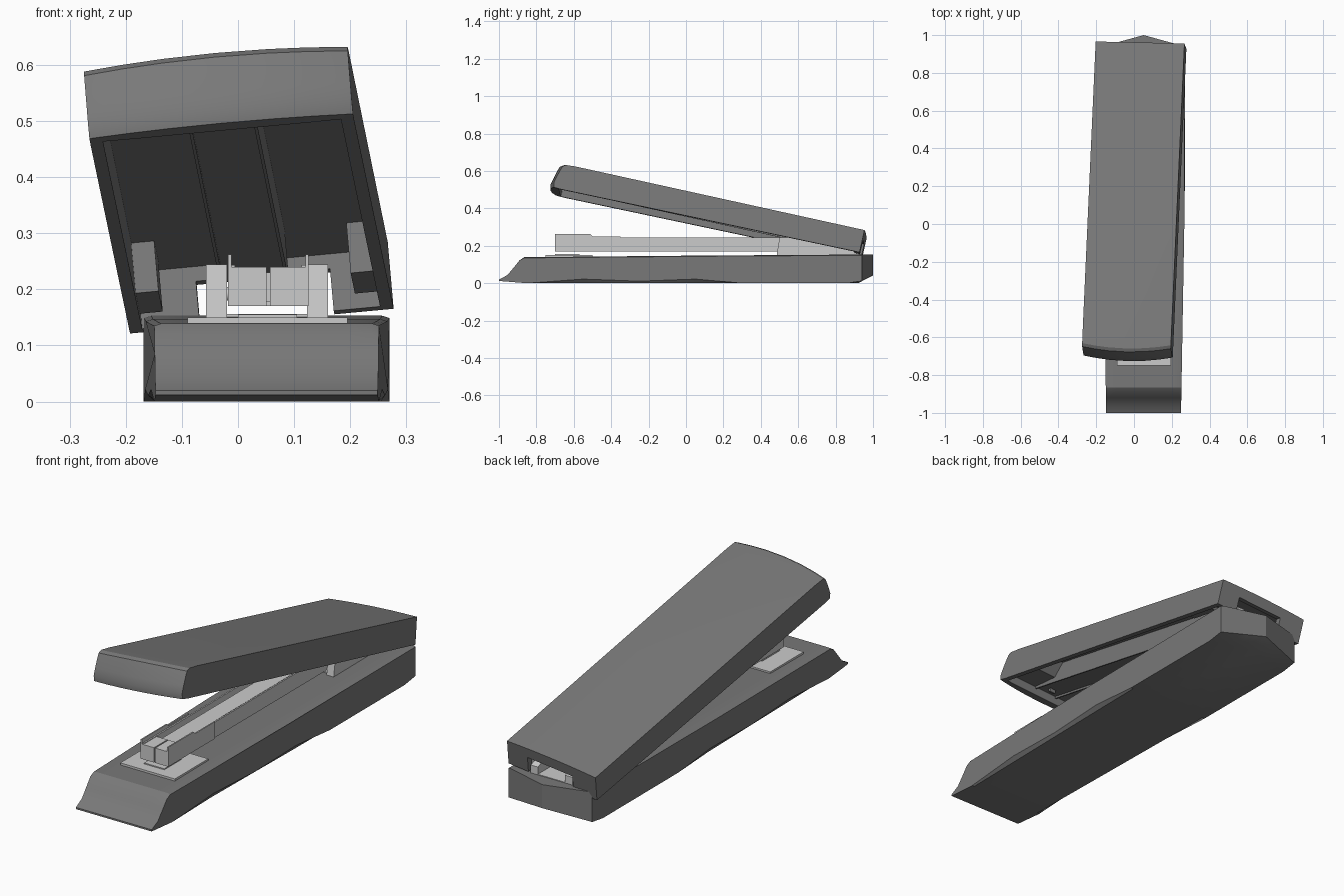
import bpy, bmesh, math
from mathutils import Matrix, Vector

if "Cube" in bpy.data.objects:
    bpy.data.objects.remove(bpy.data.objects["Cube"])

# Tilted frame of the open lid: origin at the middle of its rear top edge
LY = Vector((0.045, 1, -0.220)).normalized()
LX = Vector((1, -0.025, 0.094))
LX = (LX - LY * LX.dot(LY)).normalized()
LZ = LX.cross(LY)
LID = Matrix((LX, LY, LZ)).transposed().to_4x4()
LID.translation = (0.032, 0.96, 0.262)

# Dark plastic for the base and lid; the metal parts stay plain grey
PLASTIC = bpy.data.materials.new("dark_plastic")
PLASTIC.diffuse_color = (0.19, 0.19, 0.19, 1)
PLASTIC.use_nodes = True
PLASTIC.node_tree.nodes["Principled BSDF"].inputs["Base Color"].default_value = PLASTIC.diffuse_color


def make(name, verts, faces, mat=None):
    me = bpy.data.meshes.new(name)
    me.from_pydata(verts, [], faces)
    bm = bmesh.new()
    bm.from_mesh(me)
    bmesh.ops.recalc_face_normals(bm, faces=bm.faces)
    bm.to_mesh(me)
    bm.free()
    ob = bpy.data.objects.new(name, me)
    bpy.context.collection.objects.link(ob)
    if mat or name == "base":
        me.materials.append(PLASTIC)
    if mat:
        ob.matrix_world = mat
    return ob


def loft(name, rings, mat=None):
    n = len(rings[0])
    verts = [p for r in rings for p in r]
    faces = [(a * n + i, a * n + (i + 1) % n, (a + 1) * n + (i + 1) % n, (a + 1) * n + i)
             for a in range(len(rings) - 1) for i in range(n)]
    last = (len(rings) - 1) * n
    faces += [tuple(range(n)), tuple(range(last, last + n))]
    return make(name, verts, faces, mat)


def prism(name, x0, x1, profile, mat=None):
    return loft(name, [[(x, y, z) for y, z in profile] for x in (x0, x1)], mat)


def box(name, x0, x1, y0, y1, z0, z1, mat=None):
    return prism(name, x0, x1, [(y0, z0), (y1, z0), (y1, z1), (y0, z1)], mat)


def activate(ob):
    bpy.ops.object.select_all(action='DESELECT')
    ob.select_set(True)
    bpy.context.view_layer.objects.active = ob


def cut(ob, cutter):
    mod = ob.modifiers.new("cut", 'BOOLEAN')
    mod.operation, mod.solver, mod.object = 'DIFFERENCE', 'EXACT', cutter
    activate(ob)
    bpy.ops.object.modifier_apply(modifier=mod.name)
    bpy.data.objects.remove(cutter)


def smooth(ob):
    activate(ob)
    bpy.ops.object.shade_smooth_by_angle(angle=math.radians(30))


US = [-1, -0.94, -0.7, -0.4, 0, 0.4, 0.7, 0.94, 1]

# Base: flared toe at the front, pointed heel at the back, wavy lower side edge
def base_ring(u):
    back = 0.94 + 0.06 * (1 - abs(u))
    dip, lift = (0.004, 0.022) if abs(u) == 1 else (0, 0)
    prof = [(-1, 0.012), (-1, 0.02), (-0.955, 0.043), (-0.92, 0.085), (-0.89, 0.122),
            (-0.865, 0.139 - dip), (0, 0.147 - dip), (0.9, 0.153 - dip), (back, 0.153 - dip),
            (back, 0.012 + 0.03 * (1 - abs(u))), (back - 0.08, 0), (0.3, 0), (0.05, lift),
            (-0.25, lift / 2), (-0.55, lift), (-0.85, 0)]
    return [(0.051 + u * (0.198 + 0.021 * min(1, (y + 1) / 1.2)), y, z) for y, z in prof]


smooth(loft("base", [base_ring(u) for u in US]))

# Anvil plate with its raised pad
box("anvil_plate", -0.09, 0.195, -0.75, -0.5, 0.135, 0.15)
box("anvil_pad", 0.0, 0.105, -0.7, -0.57, 0.15, 0.155)

# Staple magazine: channel, side walls, inner bar and nose clip
box("magazine_floor", -0.012, 0.12, -0.69, 0.85, 0.17, 0.178)
for side, x in (("left", -0.012), ("right", 0.113)):
    box(f"magazine_wall_{side}", x, x + 0.007, -0.69, 0.85, 0.172, 0.243)
    prism(f"nose_clip_{side}", x - 0.006 if x < 0 else x + 0.007, x if x < 0 else x + 0.013,
          [(-0.7, 0.17), (-0.35, 0.17), (-0.35, 0.25), (-0.5, 0.25), (-0.51, 0.262), (-0.7, 0.262)])
box("magazine_bar", 0.012, 0.096, -0.6, 0.8, 0.178, 0.23)
for side, x in (("left", -0.012), ("right", 0.057)):
    box(f"nose_block_{side}", x, x + 0.063, -0.7, -0.6, 0.17, 0.24)

# Hinge bracket and pin at the rear
for side, x in (("left", -0.057), ("right", 0.123)):
    prism(f"hinge_bracket_{side}", x, x + 0.037,
          [(0.485, 0.15), (0.93, 0.15), (0.93, 0.19), (0.86, 0.215), (0.74, 0.232), (0.6, 0.244), (0.5, 0.244)])
box("hinge_floor", -0.057, 0.16, 0.5, 0.93, 0.15, 0.156)
bpy.ops.mesh.primitive_cylinder_add(vertices=16, radius=0.012, depth=0.2, location=(0.052, 0.87, 0.192),
                                    rotation=(0, math.pi / 2, 0))
bpy.context.object.name = "hinge_pin"
smooth(bpy.context.object)

# Lid shell: crowned top, bowed front, hollow underside, notched back
def lid_ring(u):
    bow, crown = -0.025 * (1 - u * u), 0.006 * (1 - u * u)
    prof = [(0, -0.122), (0, 0), (-0.8, 0), (-1.58, 0), (-1.635, -0.003), (-1.651, -0.014),
            (-1.66, -0.04), (-1.67, -0.075), (-1.678, -0.11), (-1.672, -0.134), (-1.63, -0.136)]
    return [(u * 0.236, y + (bow if y < -1 else 0), z + (crown if z > -0.06 else 0)) for y, z in prof]


lid = loft("lid", [lid_ring(u) for u in US], LID)
cut(lid, box("lid_hollow", -0.213, 0.213, -1.645, -0.03, -0.3, -0.018, LID))
cut(lid, box("lid_notch", -0.11, 0.13, -0.2, 0.1, -0.3, -0.045, LID))
smooth(lid)

# Parts under the lid: front shelf, pressing channel, driver and side stops
prism("lid_front_shelf", -0.214, 0.214,
      [(-1.65, -0.1), (-1.5, -0.085), (-1.46, -0.017), (-1.65, -0.017)], LID)
box("press_channel", -0.055, 0.055, -1.64, -0.25, -0.1, -0.092, LID)
for side, s in (("left", -1), ("right", 1)):
    a, b = sorted((s * 0.055, s * 0.061))
    box(f"press_channel_wall_{side}", a, b, -1.64, -0.25, -0.11, -0.017, LID)
    a, b = sorted((s * 0.172, s * 0.214))
    box(f"lid_stop_{side}", a, b, -0.27, -0.1, -0.11, -0.017, LID)
box("driver_blade", -0.015, 0.015, -1.6, -1.585, -0.115, -0.085, LID)
